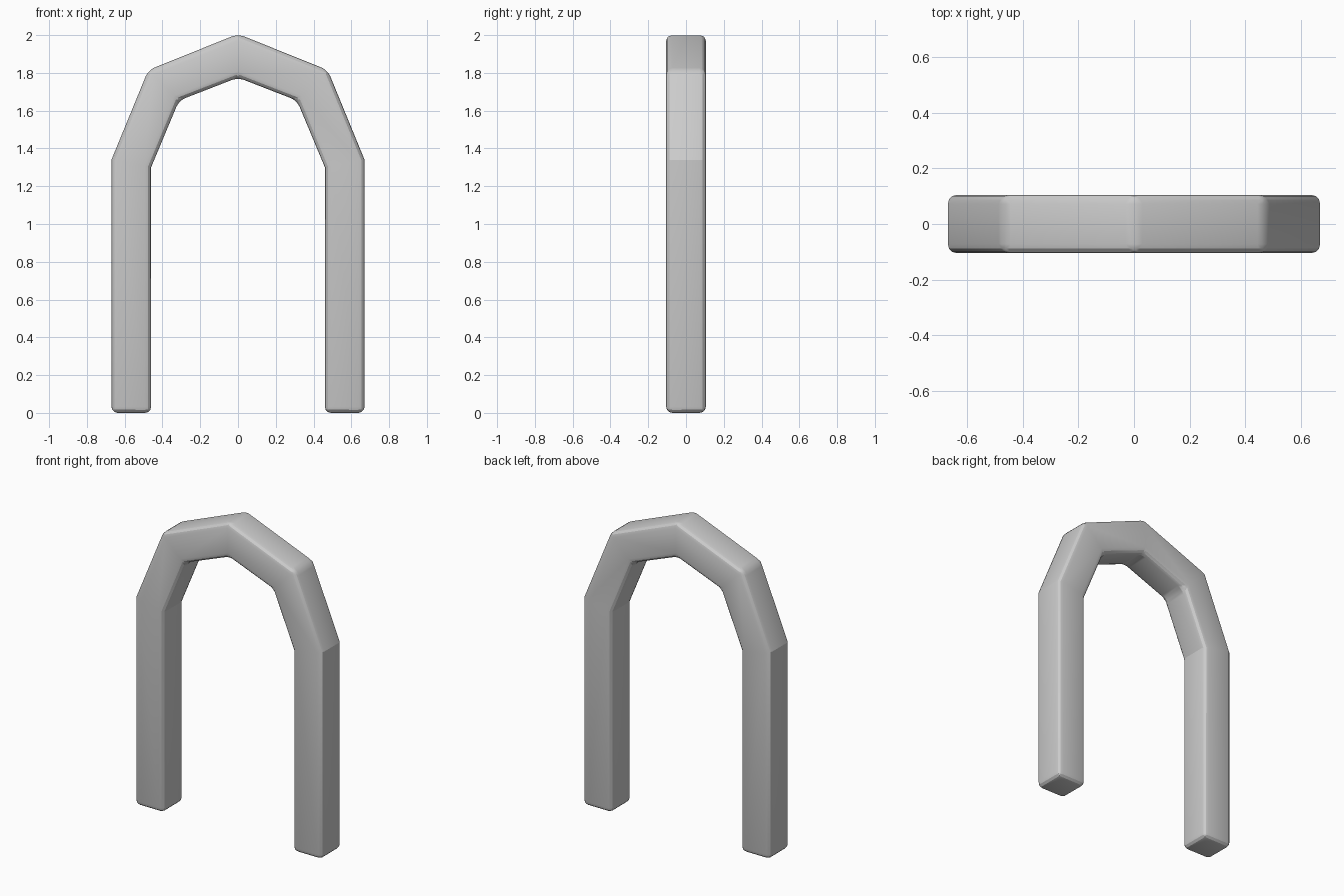
import bpy
import bmesh

cube = bpy.data.objects.get("Cube")
if cube:
    bpy.data.objects.remove(cube, do_unlink=True)

stone = bpy.data.materials.new("light_grey")
stone.use_nodes = True
GREY = (0.6, 0.6, 0.6, 1)
stone.diffuse_color = GREY
stone.node_tree.nodes["Principled BSDF"].inputs["Base Color"].default_value = GREY

# Half outlines from the foot up to the crown
DEPTH = 0.21
BEVEL = 0.033
outer = [(0.67, 0), (0.67, 1.34), (0.475, 1.815), (0, 2.006)]
inner = [(0.46, 0), (0.46, 1.30), (0.312, 1.654), (0, 1.775)]


def mirrored(half):
    """Complete a half outline by reflecting it across the centre."""
    return half + [(-x, z) for x, z in reversed(half[:-1])]


# Arch: quad strip across the front, then extruded to the back
bm = bmesh.new()
rows = [[bm.verts.new((x, -DEPTH / 2, z)) for x, z in mirrored(half)]
        for half in (outer, inner)]
for i in range(len(rows[0]) - 1):
    bm.faces.new((rows[0][i], rows[0][i + 1], rows[1][i + 1], rows[1][i]))
back = bmesh.ops.extrude_face_region(bm, geom=bm.faces[:])
moved = [v for v in back["geom"] if isinstance(v, bmesh.types.BMVert)]
bmesh.ops.translate(bm, verts=moved, vec=(0, DEPTH, 0))
bmesh.ops.recalc_face_normals(bm, faces=bm.faces[:])
mesh = bpy.data.meshes.new("arch")
bm.to_mesh(mesh)
bm.free()
mesh.materials.append(stone)
arch = bpy.data.objects.new("arch", mesh)
bpy.context.collection.objects.link(arch)

# Rounded edges; the shallow shoulder bends stay crisp
bevel = arch.modifiers.new("rounded_edges", "BEVEL")
bevel.width = BEVEL
bevel.segments = 3
bevel.limit_method = "ANGLE"
bevel.angle_limit = 0.52

bpy.ops.object.select_all(action="DESELECT")
arch.select_set(True)
bpy.context.view_layer.objects.active = arch
bpy.ops.object.modifier_apply(modifier=bevel.name)
bpy.ops.object.shade_smooth_by_angle(angle=0.35)
